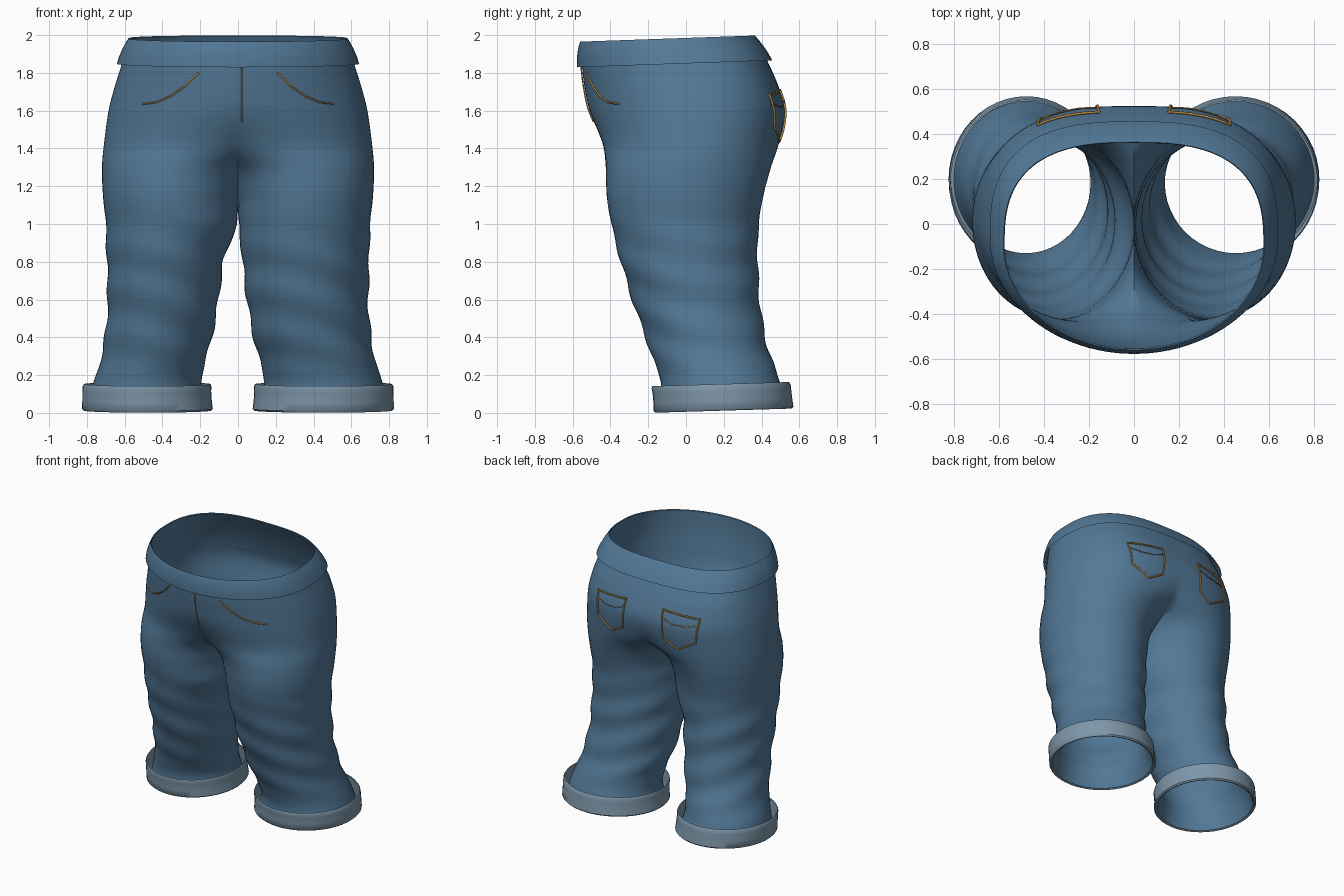
import bpy
import bmesh
import math
from mathutils import Vector
from mathutils.bvhtree import BVHTree

default_cube = bpy.data.objects.get("Cube")
if default_cube:
    bpy.data.objects.remove(default_cube, do_unlink=True)


def make_material(name, colour):
    material = bpy.data.materials.new(name)
    material.use_nodes = True
    rgba = (*colour, 1.0)
    material.diffuse_color = rgba
    shader = material.node_tree.nodes["Principled BSDF"]
    shader.inputs["Base Color"].default_value = rgba
    shader.inputs["Roughness"].default_value = 0.9
    return material


DENIM = make_material("blue denim", (0.085, 0.19, 0.31))
FADED = make_material("faded denim", (0.21, 0.31, 0.40))
THREAD = make_material("orange thread", (0.48, 0.27, 0.07))

# Half profile: height, outer x, inner x, front y, back y.
# A negative inner x means the two sides run together at the middle.
PROFILE = [
    (0.0, 0.805, 0.125, -0.15, 0.55),
    (0.14, 0.77, 0.165, -0.13, 0.50),
    (0.25, 0.735, 0.15, -0.16, 0.465),
    (0.4, 0.705, 0.11, -0.215, 0.42),
    (0.6, 0.69, 0.075, -0.285, 0.39),
    (0.8, 0.695, 0.05, -0.345, 0.38),
    (1.0, 0.70, 0.005, -0.395, 0.385),
    (1.15, 0.715, -0.01, -0.42, 0.41),
    (1.3, 0.72, -0.09, -0.425, 0.45),
    (1.42, 0.71, -0.32, -0.44, 0.49),
    (1.6, 0.685, -0.60, -0.51, 0.525),
    (1.72, 0.655, -0.655, -0.535, 0.49),
    (1.85, 0.615, -0.615, -0.55, 0.43),
    (2.0, 0.57, -0.57, -0.555, 0.35),
]
SEGMENTS = 48


def ramp(value, start, end):
    return min(1.0, max(0.0, (value - start) / (end - start)))


def slope(i, column):
    a, b = PROFILE[max(i - 1, 0)], PROFILE[min(i + 1, len(PROFILE) - 1)]
    return (b[column] - a[column]) / (b[0] - a[0])


def profile_at(z):
    """Smooth interpolation of the profile columns at a height."""
    i = max(k for k in range(len(PROFILE) - 1) if PROFILE[k][0] <= z)
    low, high = PROFILE[i], PROFILE[i + 1]
    span = high[0] - low[0]
    t = (z - low[0]) / span
    s = t * t * (3 - 2 * t)
    return [low[c] + (high[c] - low[c]) * s
            + span * t * (1 - t) * ((1 - t) * slope(i, c) - t * slope(i + 1, c))
            for c in range(1, 5)]


def power(value, exponent):
    return math.copysign(abs(value) ** exponent, value)


def ring(z, side, offset):
    """Half hip outline, closing into a full leg outline lower down."""
    outer, inner, front, back = profile_at(z)
    inner -= side * 0.028 * ramp(z, 1.0, 0.8)
    outer, inner, front, back = outer + offset, inner - offset, front - offset, back + offset
    centre = max(0.0, (outer + inner) / 2)
    radius = outer - centre
    mid, depth = (front + back) / 2, (back - front) / 2
    squareness = 1 - 0.27 * ramp(z, 1.3, 1.75)
    tilt = 0.035 * ramp(z, 1.6, 1.85) + 0.03 * ramp(z, 0.35, 0.15)
    points = []
    for k in range(SEGMENTS + 1):
        t = 2 * k / SEGMENTS - 1
        e = squareness if t > 0 else 1.0
        limit = math.pi - math.acos(min(1.0, centre / radius) ** (1 / e))
        angle = t * limit
        x = centre + radius * power(math.cos(angle), e)
        y = mid + depth * power(math.sin(angle), e)
        # Soft folds in the cloth of the legs
        fold = 0.006 * math.sin(z * 26 + 3 * math.sin(angle + side)) * ramp(z, 1.1, 0.8) * ramp(z, 0.15, 0.35)
        x += fold * math.cos(angle)
        y += fold * math.sin(angle)
        points.append((side * x, y, z + tilt * y))
    return points


def loft(name, levels, material, sides=(1, -1)):
    """Skin the outlines at (height, offset) levels; returns a search tree."""
    bm = bmesh.new()
    for side in sides:
        rows = [[bm.verts.new(p) for p in ring(z, side, offset)] for z, offset in levels]
        for low, high in zip(rows, rows[1:]):
            for k in range(SEGMENTS):
                face = [low[k], low[k + 1], high[k + 1], high[k]]
                bm.faces.new(face if side > 0 else face[::-1])
    bmesh.ops.remove_doubles(bm, verts=bm.verts, dist=0.0005)
    tree = BVHTree.FromBMesh(bm)
    mesh = bpy.data.meshes.new(name)
    bm.to_mesh(mesh)
    bm.free()
    mesh.materials.append(material)
    obj = bpy.data.objects.new(name, mesh)
    bpy.context.collection.objects.link(obj)
    bpy.ops.object.select_all(action="DESELECT")
    obj.select_set(True)
    bpy.context.view_layer.objects.active = obj
    bpy.ops.object.shade_smooth_by_angle(angle=math.radians(50))
    return tree


# Trouser shell, open at the waist and hems
steps = 76
heights = [0.012 + (1.98 - 0.012) * i / steps for i in range(steps + 1)]
cloth = loft("trouser_body", [(z, 0.0) for z in heights], DENIM)

# Folded waistband
loft("waistband", [(1.85, 0.027), (1.89, 0.026), (1.93, 0.021), (1.965, 0.013),
                   (1.985, 0.006), (1.98, 0.0)], DENIM)

# Turned-up cuffs
for label, side in (("left", 1), ("right", -1)):
    loft(label + "_cuff", [(0.012, 0.0), (0.006, 0.012), (0.015, 0.024), (0.06, 0.034),
                           (0.11, 0.046), (0.135, 0.052), (0.147, 0.048)], FADED, (side,))


def stitch(name, corners, facing, width, closed=False):
    """Thread laid on the cloth along a line of (x, z) corners."""
    if closed:
        corners = corners + corners[:1]
    path = []
    for (xa, za), (xb, zb) in zip(corners, corners[1:]):
        for i in range(8):
            path.append((xa + (xb - xa) * i / 8, za + (zb - za) * i / 8))
    path.append(corners[-1])
    spots = []
    for x, z in path:
        hit, normal, _, _ = cloth.ray_cast(Vector((x, facing * 2, z)), Vector((0, -facing, 0)))
        if hit:
            spots.append(hit + Vector((0, facing * 0.006, 0)))
    curve = bpy.data.curves.new(name, "CURVE")
    curve.dimensions = "3D"
    curve.bevel_depth = width
    curve.bevel_resolution = 1
    curve.use_fill_caps = True
    spline = curve.splines.new("POLY")
    spline.points.add(len(spots) - 1)
    for point, spot in zip(spline.points, spots):
        point.co = (*spot, 1.0)
    curve.materials.append(THREAD)
    bpy.context.collection.objects.link(bpy.data.objects.new(name, curve))


# Fly, front pocket and back pocket stitching
stitch("fly_stitch", [(0.02, 1.84), (0.02, 1.54)], -1, 0.004)
POCKET = [(0.155, 1.71), (0.43, 1.685), (0.41, 1.51), (0.28, 1.435), (0.17, 1.495)]
FLAP = [(0.16, 1.655), (0.24, 1.625), (0.34, 1.62), (0.425, 1.64)]
for label, side in (("left", 1), ("right", -1)):
    arc = [(side * (0.21 + 0.295 * s), 1.635 + 0.165 * (1 - s) ** 2)
           for s in (0.0, 0.25, 0.5, 0.75, 1.0)]
    stitch(label + "_front_pocket_stitch", arc, -1, 0.005)
    stitch(label + "_back_pocket_stitch", [(side * x, z) for x, z in POCKET], 1, 0.006, True)
    stitch(label + "_back_pocket_flap_stitch", [(side * x, z) for x, z in FLAP], 1, 0.003)
